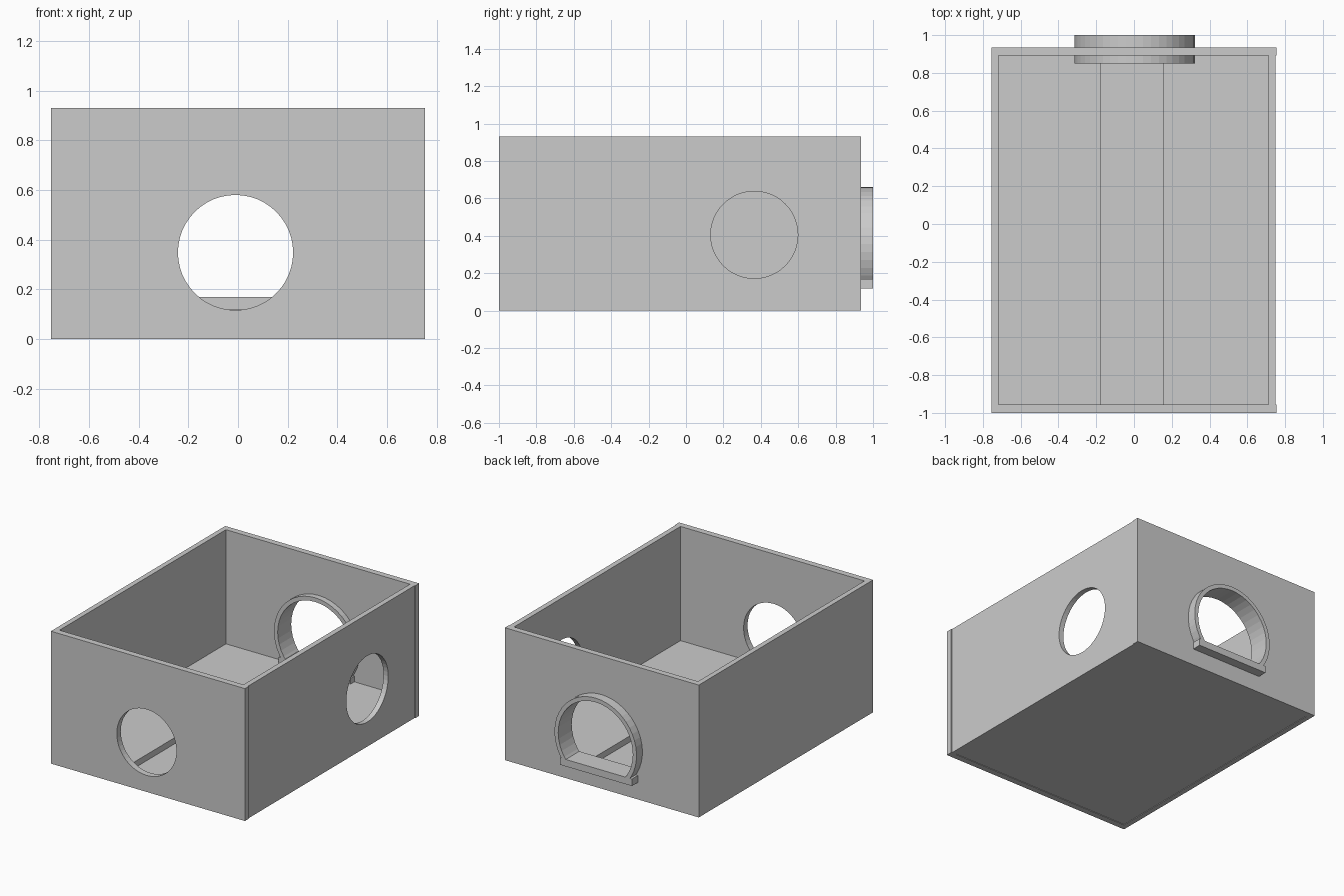
import bpy, bmesh, math
from mathutils import Vector

if "Cube" in bpy.data.objects:
    bpy.data.objects.remove(bpy.data.objects["Cube"])


def add_object(name, bm):
    bmesh.ops.recalc_face_normals(bm, faces=bm.faces)
    mesh = bpy.data.meshes.new(name)
    bm.to_mesh(mesh)
    bm.free()
    obj = bpy.data.objects.new(name, mesh)
    bpy.context.collection.objects.link(obj)
    return obj


def prism(name, points, start, end, axis='y'):
    """Extrude a closed outline: (x, z) along y, or (y, z) along x."""
    def place(u, w, d):
        return (u, d, w) if axis == 'y' else (d, u, w)
    bm = bmesh.new()
    face = bm.faces.new([bm.verts.new(place(u, w, start)) for u, w in points])
    geom = bmesh.ops.extrude_face_region(bm, geom=[face])['geom']
    move = Vector(place(0, 0, end - start))
    bmesh.ops.translate(bm, vec=move, verts=[v for v in geom if isinstance(v, bmesh.types.BMVert)])
    return add_object(name, bm)


def rect(u0, u1, w0, w1):
    return [(u0, w0), (u1, w0), (u1, w1), (u0, w1)]


def arc(cu, cw, r, a0, a1, n):
    return [(cu + r * math.cos(a0 + (a1 - a0) * i / n),
             cw + r * math.sin(a0 + (a1 - a0) * i / n)) for i in range(n + 1)]


def circle(cu, cw, r, n=48):
    return arc(cu, cw, r, 0, 2 * math.pi, n)[:-1]


def cut(obj, cutter):
    mod = obj.modifiers.new("opening", 'BOOLEAN')
    mod.operation = 'DIFFERENCE'
    mod.solver = 'EXACT'
    mod.object = cutter
    cutter.hide_render = True
    cutter.hide_viewport = True


def arch(r):
    """Arc of the rear opening, cut off flat inside the sill."""
    drop = math.asin((RING_Z - 0.15) / r)
    return arc(0.003, RING_Z, r, -drop, math.pi + drop, 32)


HEIGHT, RING_Z = 0.93, 0.342
FRONT, BACK = -0.956, 0.892      # inner faces of the end walls

# End walls
front_wall = prism("front_wall", rect(-0.754, 0.754, 0, HEIGHT), -1, FRONT)
back_wall = prism("back_wall", rect(-0.754, 0.754, 0, HEIGHT), BACK, 0.935)

# Side walls
left_wall = prism("left_wall", rect(-0.754, -0.718, 0, HEIGHT), FRONT, BACK)
right_wall = prism("right_wall", rect(0.712, 0.749, 0, HEIGHT), FRONT, BACK)

# Floor with a shallow channel along its length
prism("channelled_floor",
      [(-0.718, 0.004), (0.712, 0.004), (0.712, 0.128), (0.153, 0.128),
       (0.153, 0.085), (-0.175, 0.085), (-0.175, 0.128), (-0.718, 0.128)],
      FRONT, BACK)

# Round openings in the front and right walls, arched opening in the back
cut(front_wall, prism("front_hole_cutter", circle(-0.01, 0.348, 0.232), -1.1, -0.9))
cut(right_wall, prism("side_hole_cutter", circle(0.365, 0.405, 0.233), 0.65, 0.85, 'x'))
cut(back_wall, prism("back_arch_cutter", arch(0.305), 0.8, 1.1))

# Arched collar and flat sill through the back wall
prism("back_collar", arch(0.319) + arch(0.29)[::-1], 0.85, 1.0)
prism("back_sill", rect(-0.28, 0.28, 0.119, 0.168), 0.85, 1.0)
